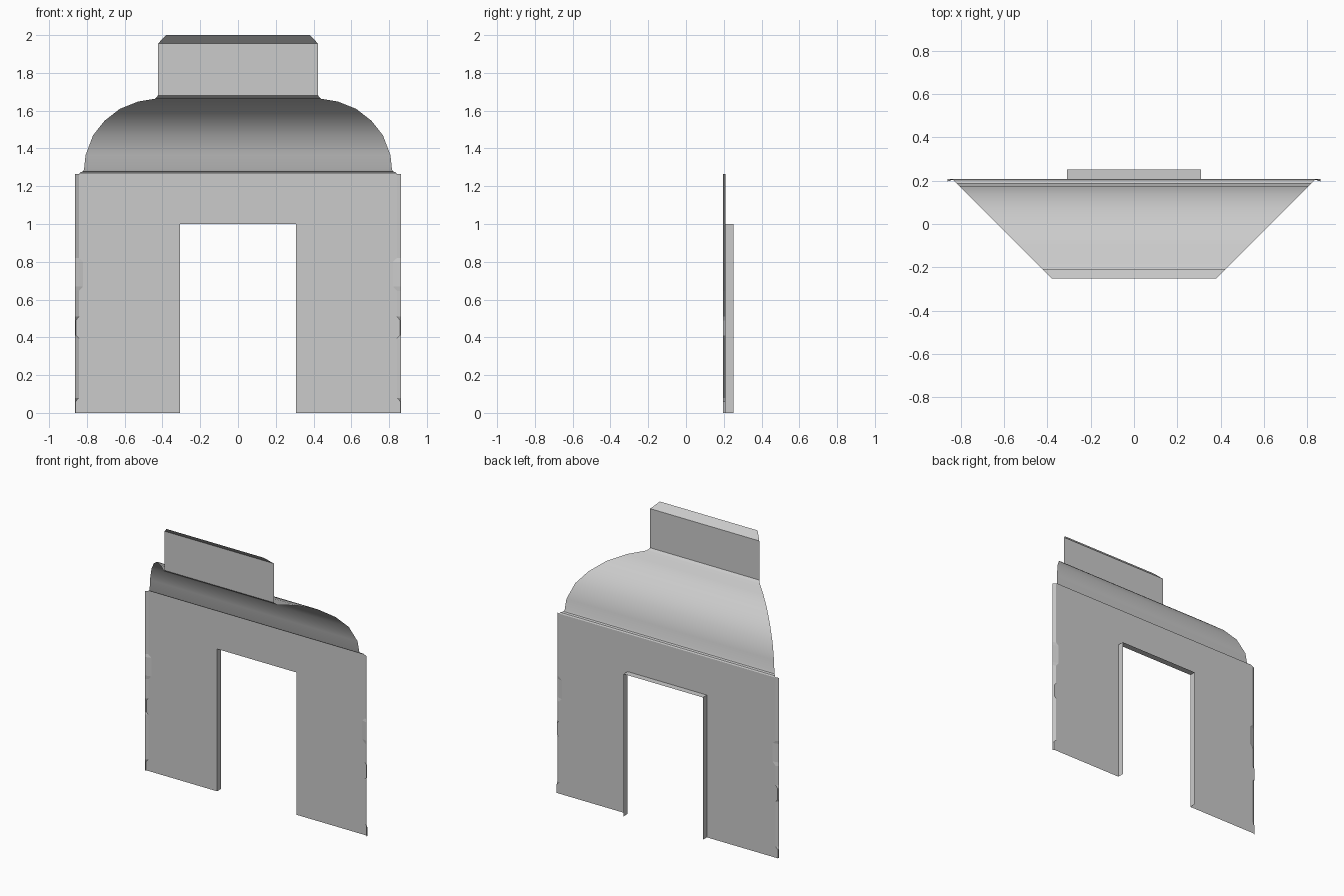
import bpy, bmesh, math

if "Cube" in bpy.data.objects:
    bpy.data.objects.remove(bpy.data.objects["Cube"])

WALL_Y = 0.208     # wall plane
REVEAL_Y = 0.2525  # outer edge of door reveal
OUT_X = 0.862      # outer edge of the chamfer strip
MITRE = 0.632      # half width = y + MITRE


def make_object(name, faces, smooth=False):
    """Build an object from a list of faces, each a list of points."""
    mesh = bpy.data.meshes.new(name)
    bm = bmesh.new()
    for pts in faces:
        bm.faces.new([bm.verts.new(p) for p in pts])
    bmesh.ops.remove_doubles(bm, verts=bm.verts, dist=0.0002)
    bm.to_mesh(mesh)
    bm.free()
    ob = bpy.data.objects.new(name, mesh)
    bpy.context.collection.objects.link(ob)
    if smooth:
        bpy.ops.object.select_all(action='DESELECT')
        ob.select_set(True)
        bpy.context.view_layer.objects.active = ob
        bpy.ops.object.shade_smooth_by_angle(angle=math.radians(40))
    return ob


def mirrored(faces):
    """Add the mirror image in x, keeping the facing direction."""
    return faces + [[(-x, y, z) for x, y, z in reversed(f)] for f in faces]


# Chipped edge of the wall: (x, z) going up
edge = [(0.860, 0), (0.860, 0.06), (0.842, 0.08), (0.842, 0.395),
        (0.858, 0.41), (0.858, 0.49), (0.842, 0.51), (0.842, 0.645),
        (0.820, 0.67), (0.820, 0.80), (0.842, 0.82), (0.842, 1.265)]

# Wall with the doorway cut out
right = [(x, WALL_Y, z) for x, z in edge]
door = [(0.308, WALL_Y, 0), (0.308, WALL_Y, 1.0)]
outline = (right + [(-x, y, z) for x, y, z in reversed(right)]
           + [(-x, y, z) for x, y, z in door] + door[::-1])
make_object("wall", [outline])

# Chamfer strip at each wall corner
strip = []
for (x0, z0), (x1, z1) in zip(edge, edge[1:]):
    ys = [max(0.197, WALL_Y - 0.55 * (OUT_X - x)) for x in (x0, x1)]
    strip.append([(x0, WALL_Y, z0), (x1, WALL_Y, z1),
                  (OUT_X, 0.197, z1), (OUT_X, 0.197, z0)])
make_object("corner_chamfers", mirrored(strip))

# Door reveal standing out from the wall
jamb = [[(0.308, WALL_Y, 0), (0.308, WALL_Y, 1.0),
         (0.308, REVEAL_Y, 1.0), (0.308, REVEAL_Y, 0)]]
lintel = [[(0.308, WALL_Y, 1.0), (-0.308, WALL_Y, 1.0),
           (-0.308, REVEAL_Y, 1.0), (0.308, REVEAL_Y, 1.0)]]
make_object("door_reveal", mirrored(jamb) + lintel)


def mitred_sheet(name, profile):
    """Sweep a (half width, z) profile along x with 45 degree mitred ends."""
    faces = []
    for (w0, z0), (w1, z1) in zip(profile, profile[1:]):
        y0, y1 = w0 - MITRE, w1 - MITRE
        faces.append([(w0, y0, z0), (-w0, y0, z0), (-w1, y1, z1), (w1, y1, z1)])
    return make_object(name, faces, smooth=True)


# Ledge, curved roof, upright neck and sloped top
mitred_sheet("roof", [
    (0.840, 1.265), (0.835, 1.274), (0.820, 1.278), (0.815, 1.29),
    (0.807, 1.365), (0.767, 1.47), (0.706, 1.547), (0.625, 1.61),
    (0.530, 1.648), (0.440, 1.663), (0.424, 1.68)])
mitred_sheet("neck", [(0.424, 1.68), (0.424, 1.955), (0.3795, 2.0)])
